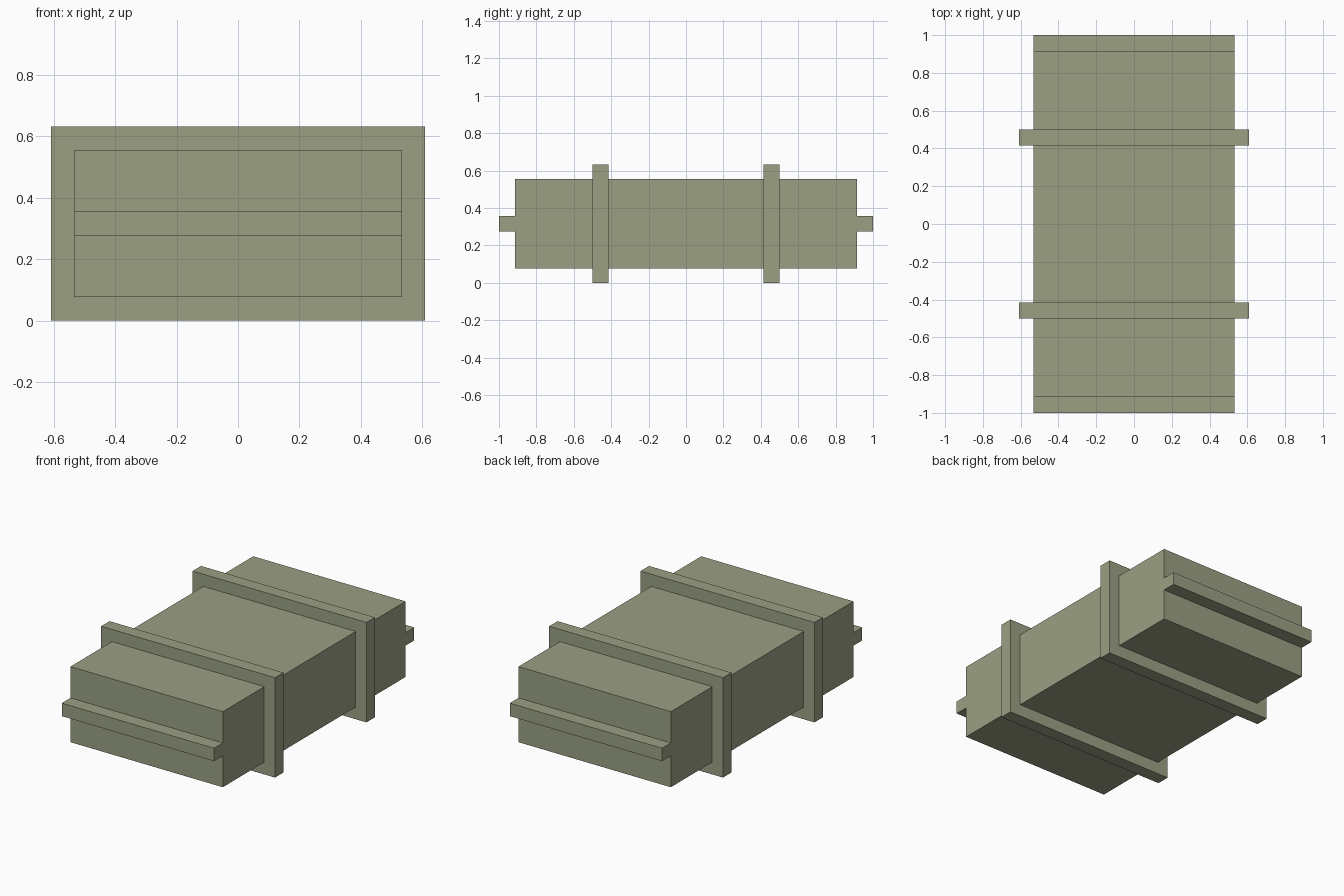
import bpy
import bmesh

default_cube = bpy.data.objects.get("Cube")
if default_cube:
    bpy.data.objects.remove(default_cube, do_unlink=True)

# One muted olive colour for every part
olive = bpy.data.materials.new("olive_grey")
olive.use_nodes = True
colour = (0.328, 0.352, 0.231, 1)
olive.diffuse_color = colour
olive.node_tree.nodes["Principled BSDF"].inputs["Base Color"].default_value = colour

MID_Z = 0.316


def extrude_profile(name, profile, half_width):
    """Extrude a (y, z) outline along x, centred on x = 0."""
    bm = bmesh.new()
    face = bm.faces.new([bm.verts.new((-half_width, y, z)) for y, z in profile])
    grown = bmesh.ops.extrude_face_region(bm, geom=[face])["geom"]
    verts = [g for g in grown if isinstance(g, bmesh.types.BMVert)]
    bmesh.ops.translate(bm, verts=verts, vec=(2 * half_width, 0, 0))
    bmesh.ops.recalc_face_normals(bm, faces=bm.faces)
    mesh = bpy.data.meshes.new(name)
    bm.to_mesh(mesh)
    bm.free()
    mesh.materials.append(olive)
    obj = bpy.data.objects.new(name, mesh)
    bpy.context.collection.objects.link(obj)
    return obj


# Crate body with a horizontal rail standing out of each end
end, tip, half_height, rail = 0.913, 1.0, 0.239, 0.041
half = [(-end, -half_height), (-end, -rail), (-tip, -rail),
        (-tip, rail), (-end, rail), (-end, half_height)]
outline = half + [(-y, -z) for y, z in half]
extrude_profile("crate_body", [(y, MID_Z + z) for y, z in outline], 0.533)

# Raised bands around the body
for name, centre in (("front_band", -0.457), ("back_band", 0.457)):
    y0, y1 = centre - 0.042, centre + 0.042
    extrude_profile(name, [(y0, 0), (y1, 0), (y1, 2 * MID_Z), (y0, 2 * MID_Z)], 0.608)
